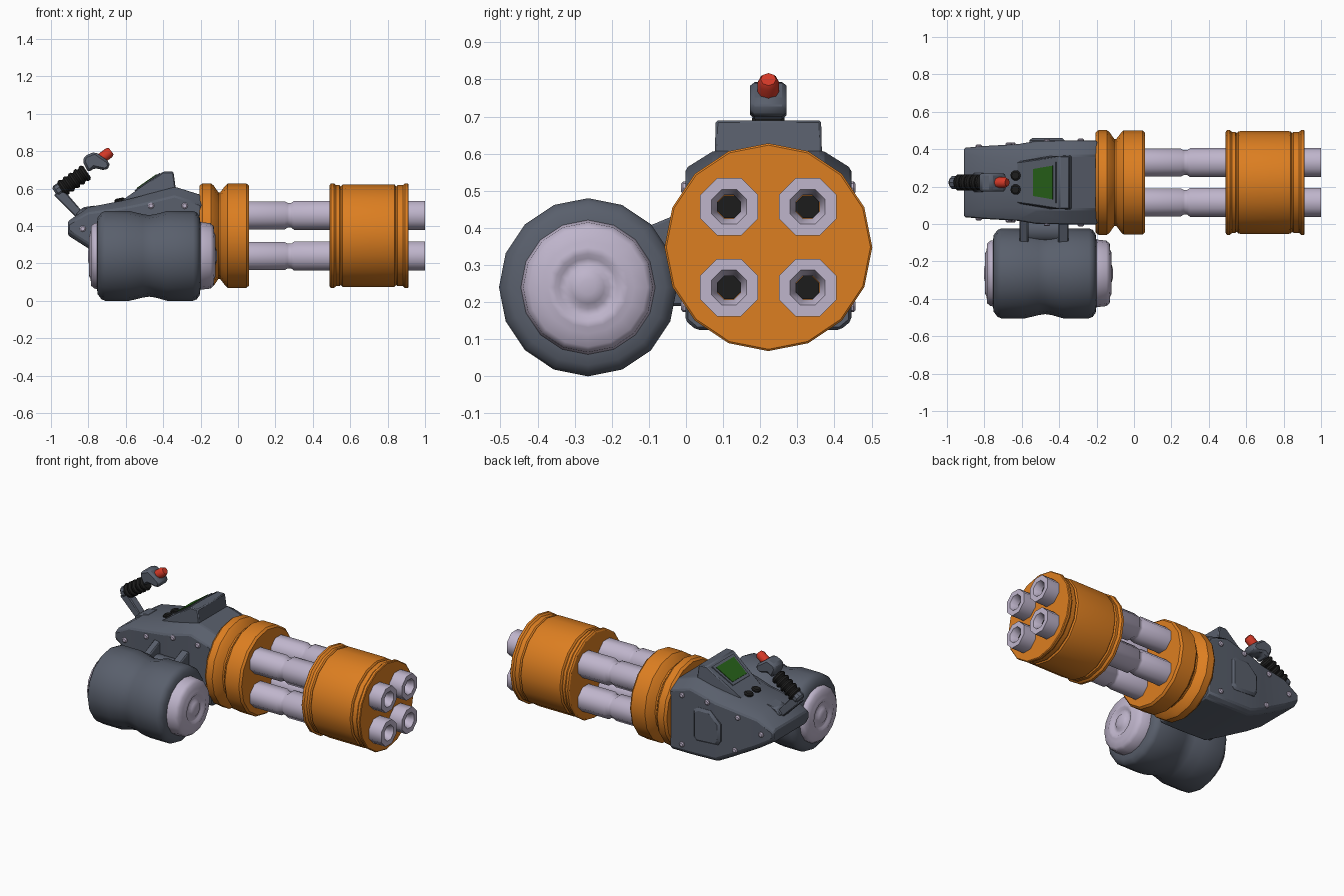
import bpy, bmesh
from math import pi, cos, sin, radians
from mathutils import Vector

def material(name, rgb):
    m = bpy.data.materials.new(name)
    m.diffuse_color = (*rgb, 1)
    return m

STEEL = material("dark_steel", (0.10, 0.115, 0.15))
PALE = material("pale_metal", (0.52, 0.46, 0.60))
ORANGE = material("orange_paint", (0.72, 0.21, 0.015))
BLACK = material("black_rubber", (0.012, 0.012, 0.012))
RED = material("red_button", (0.65, 0.04, 0.02))
GREEN = material("green_screen", (0.02, 0.12, 0.01))

def loft(name, rings, mat, angle=30):
    """Skin equal-length rings of points and cap both ends."""
    bm = bmesh.new()
    vs = [[bm.verts.new(p) for p in ring] for ring in rings]
    n = len(vs[0])
    for a, b in zip(vs, vs[1:]):
        for i in range(n):
            j = (i + 1) % n
            bm.faces.new((a[i], a[j], b[j], b[i]))
    bm.faces.new(vs[0])
    bm.faces.new(vs[-1])
    bmesh.ops.recalc_face_normals(bm, faces=bm.faces)
    me = bpy.data.meshes.new(name)
    bm.to_mesh(me)
    bm.free()
    ob = bpy.data.objects.new(name, me)
    bpy.context.collection.objects.link(ob)
    me.materials.append(mat)
    bpy.ops.object.select_all(action='DESELECT')
    ob.select_set(True)
    bpy.context.view_layer.objects.active = ob
    bpy.ops.object.shade_smooth_by_angle(angle=radians(angle))
    return ob

def lathe(name, origin, profile, mat, sides=16, axis=(1, 0, 0), turn=0.0, angle=30):
    """Revolve (distance, radius) points about an axis through origin."""
    d = Vector(axis).normalized()
    u = d.cross(Vector((0, 1, 0)))
    if u.length < 0.1:
        u = Vector((0, 0, 1))
    u.normalize()
    v = d.cross(u)
    o = Vector(origin)
    rings = [[o + d * t + r * (u * cos(2 * pi * (i + turn) / sides) + v * sin(2 * pi * (i + turn) / sides))
              for i in range(sides)] for t, r in profile]
    return loft(name, rings, mat, angle)

def bevel(ob, width):
    m = ob.modifiers.new("bevel", 'BEVEL')
    m.width = width
    m.segments = 1
    return ob

YC, ZC = 0.222, 0.348  # barrel cluster axis

# Orange rear collar and front drum
lathe("rear_collar", (0, YC, ZC), [(-0.205, 0.268), (-0.19, 0.28), (-0.145, 0.28), (-0.13, 0.268), (-0.105, 0.232),
      (-0.095, 0.232), (-0.07, 0.265), (-0.055, 0.279), (0.045, 0.279), (0.058, 0.268)], ORANGE)
lathe("front_drum", (0, YC, ZC), [(0.49, 0.27), (0.497, 0.28), (0.512, 0.28), (0.525, 0.27), (0.542, 0.27), (0.55, 0.263),
      (0.558, 0.273), (0.575, 0.275), (0.82, 0.275), (0.838, 0.273), (0.845, 0.263), (0.853, 0.27),
      (0.882, 0.27), (0.893, 0.28), (0.908, 0.28), (0.912, 0.275)], ORANGE)

# Four hollow barrels
for sy in (-1, 1):
    for sz in (-1, 1):
        c = (0, YC + sy * 0.106, ZC + sz * 0.109)
        lathe("barrel", c, [(0.0, 0.081), (0.25, 0.081), (0.265, 0.072), (0.285, 0.072), (0.30, 0.084), (1.0, 0.084),
              (1.0, 0.051), (0.965, 0.034), (0.90, 0.034)], PALE, 8, turn=0.5, angle=50)
        lathe("bore_shadow", c, [(0.94, 0.0335), (0.95, 0.0335)], BLACK, 8, turn=0.5)

# Housing: stations of x, half width, bottom, top, top chamfer width and height
stations = [(-0.91, 0.185, 0.35, 0.425, 0.03, 0.015), (-0.80, 0.195, 0.28, 0.50, 0.06, 0.03),
            (-0.62, 0.205, 0.18, 0.535, 0.07, 0.04), (-0.52, 0.222, 0.13, 0.56, 0.075, 0.045),
            (-0.34, 0.224, 0.125, 0.61, 0.08, 0.05), (-0.195, 0.224, 0.125, 0.565, 0.08, 0.05)]
rings = []
for x, w, b, t, cy, cz in stations:
    half = [(w - 0.03, b), (w, b + 0.025), (w, t - cz), (w - cy, t)]
    rings.append([(x, YC + y, z) for y, z in half] + [(x, YC - y, z) for y, z in reversed(half)])
bevel(loft("housing", rings, STEEL), 0.008)

# Raised console hump with a screen on its sloping rear face
hump = [(-0.63, 0.53, 0.11), (-0.40, 0.69, 0.142), (-0.345, 0.69, 0.142), (-0.33, 0.58, 0.145), (-0.5, 0.48, 0.142)]
bevel(loft("console_hump", [[(x, YC + s * w, z) for x, z, w in hump] for s in (-1, 1)], STEEL), 0.006)

def on_slope(x, y, lift):
    return (x - 0.57 * lift, YC + y, 0.53 + (x + 0.63) * 0.16 / 0.23 + 0.82 * lift)

def slope_plate(name, x0, x1, w0, w1, lift, mat):
    q = [(x0, -w0), (x1, -w1), (x1, w1), (x0, w0)]
    return loft(name, [[on_slope(x, y, l) for x, y in q] for l in (-0.01, lift)], mat)

slope_plate("screen_frame", -0.55, -0.415, 0.085, 0.11, 0.006, STEEL)
slope_plate("screen", -0.535, -0.43, 0.072, 0.09, 0.010, GREEN)

# Round buttons behind the screen
for y in (-0.038, 0.038):
    lathe("console_button", (-0.63, YC + y, 0.525), [(0, 0.028), (0.018, 0.028), (0.024, 0.02)], BLACK, 10, axis=(-0.2, 0, 1))

# Raised side panel on the rear face
panel = [(-0.37, 0.26), (-0.37, 0.44), (-0.40, 0.46), (-0.49, 0.46), (-0.56, 0.39), (-0.56, 0.28), (-0.54, 0.25), (-0.39, 0.24)]
def panel_ring(y, k):
    return [(-0.46 + (x + 0.46) * k, y, 0.35 + (z - 0.35) * k) for x, z in panel]
loft("side_panel", [panel_ring(0.42, 1), panel_ring(0.447, 1), panel_ring(0.459, 0.85)], STEEL)

# Bolts on both sides of the housing
for x, z, w in [(-0.83, 0.385, 0.191), (-0.67, 0.455, 0.201), (-0.65, 0.24, 0.202),
                (-0.465, 0.508, 0.221), (-0.285, 0.508, 0.223), (-0.285, 0.19, 0.223)]:
    for s in (-1, 1):
        lathe("bolt", (x, YC + s * w, z), [(-0.01, 0.017), (0.007, 0.017), (0.012, 0.011)], PALE, 8, axis=(0, s, 0))

# Side ammunition drum with pale stepped end caps
DRUM = (-0.46, -0.264, 0.24)
lathe("ammo_drum", DRUM, [(-0.295, 0.17), (-0.29, 0.205), (-0.27, 0.232), (-0.25, 0.24), (-0.12, 0.24), (-0.05, 0.223),
      (-0.015, 0.218), (0.02, 0.223), (0.08, 0.24), (0.22, 0.24), (0.24, 0.232), (0.255, 0.21), (0.26, 0.17)], STEEL, angle=40)
cap = [(0.0, 0.182), (0.062, 0.175), (0.08, 0.16), (0.083, 0.125), (0.091, 0.108), (0.091, 0.09),
       (0.080, 0.078), (0.080, 0.058), (0.092, 0.044), (0.098, 0.02)]
lathe("drum_front_cap", (-0.21, DRUM[1], DRUM[2]), [(t, r) for t, r in cap], PALE, angle=60)
lathe("drum_rear_cap", (-0.705, DRUM[1], DRUM[2]), [(t, r) for t, r in cap], PALE, axis=(-1, 0, 0), angle=60)

# Brackets joining drum and housing
arm = [(-0.16, 0.38), (0.02, 0.455), (0.02, 0.19), (-0.08, 0.19)]
for x0, x1 in ((-0.612, -0.565), (-0.405, -0.35)):
    bevel(loft("drum_bracket", [[(x, y, z) for y, z in arm] for x in (x0, x1)], STEEL), 0.006)
lathe("feed_tube", (-0.59, -0.03, 0.31), [(0, 0.075), (0.21, 0.075)], STEEL, 12)

# Control handle: strut, foot, ribbed grip, head and trigger button
def slab(name, outline, half_w, width):
    return bevel(loft(name, [[(x, YC + y, z) for x, z in outline] for y in (-half_w, half_w)], STEEL), width)

slab("handle_foot", [(-0.87, 0.46), (-0.83, 0.50), (-0.76, 0.51), (-0.78, 0.44)], 0.05, 0.008)
slab("handle_strut", [(-0.985, 0.565), (-0.945, 0.595), (-0.92, 0.58), (-0.80, 0.44), (-0.85, 0.43)], 0.028, 0.006)
g = (0.83, 0, 0.56)
lathe("grip_base", (-0.978, YC, 0.578), [(0, 0.025), (0.012, 0.036), (0.05, 0.036)], STEEL, 10, axis=g)
ribs = [(0.035, 0.034)]
for i in range(5):
    t = 0.04 + i * 0.034
    ribs += [(t, 0.038), (t + 0.009, 0.046), (t + 0.02, 0.046), (t + 0.03, 0.036)]
lathe("ribbed_grip", (-0.978, YC, 0.575), ribs, BLACK, 10, axis=g, angle=40)
slab("handle_head", [(-0.83, 0.745), (-0.82, 0.775), (-0.765, 0.797), (-0.69, 0.745), (-0.685, 0.715),
                     (-0.71, 0.697), (-0.77, 0.71), (-0.80, 0.685)], 0.049, 0.012)
lathe("trigger_button", (-0.745, YC, 0.75), [(0, 0.029), (0.07, 0.029), (0.084, 0.021)], RED, 8, axis=(0.8, 0, 0.6), angle=50)
